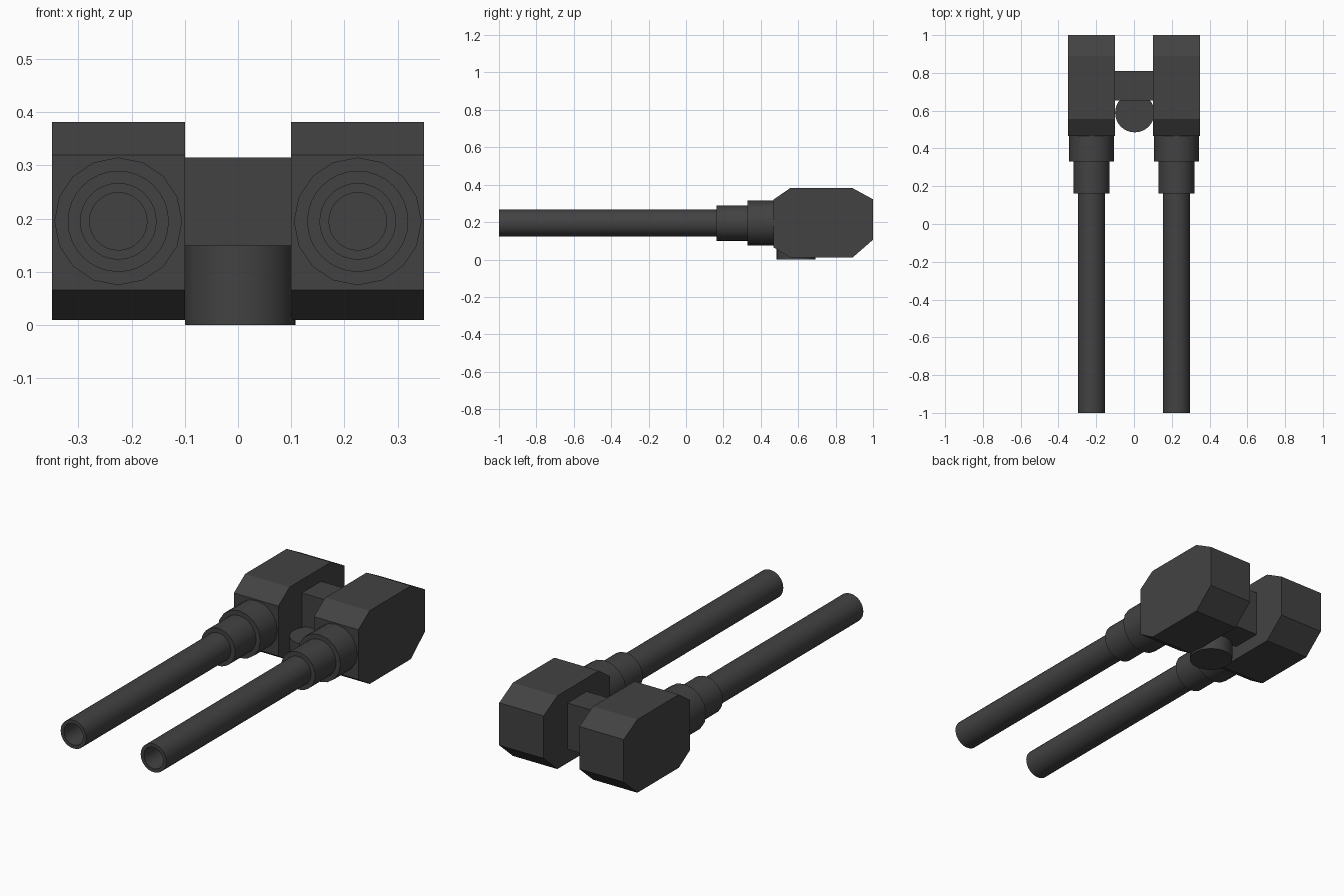
import bpy, bmesh, math

if "Cube" in bpy.data.objects:
    bpy.data.objects.remove(bpy.data.objects["Cube"])

gunmetal = bpy.data.materials.new("dark_gunmetal")
gunmetal.diffuse_color = (0.055, 0.055, 0.055, 1)
gunmetal.use_nodes = True
gunmetal.node_tree.nodes["Principled BSDF"].inputs["Base Color"].default_value = gunmetal.diffuse_color


def finish(name, bm, smooth=False):
    bmesh.ops.recalc_face_normals(bm, faces=bm.faces)
    me = bpy.data.meshes.new(name)
    bm.to_mesh(me)
    bm.free()
    me.materials.append(gunmetal)
    ob = bpy.data.objects.new(name, me)
    bpy.context.collection.objects.link(ob)
    if smooth:
        bpy.ops.object.select_all(action='DESELECT')
        ob.select_set(True)
        bpy.context.view_layer.objects.active = ob
        bpy.ops.object.shade_smooth_by_angle(angle=math.radians(35))
    return ob


def prism(name, profile, x0, x1):
    """Extrude a (y, z) outline along x."""
    bm = bmesh.new()
    face = bm.faces.new([bm.verts.new((x0, y, z)) for y, z in profile])
    ext = bmesh.ops.extrude_face_region(bm, geom=[face])["geom"]
    verts = [v for v in ext if isinstance(v, bmesh.types.BMVert)]
    bmesh.ops.translate(bm, verts=verts, vec=(x1 - x0, 0, 0))
    return finish(name, bm)


def turned(name, cx, cz, outline, sides):
    """Lathe a (y, radius) outline around an axis along y, with capped ends."""
    bm = bmesh.new()
    rings = []
    for y, r in outline:
        rings.append([bm.verts.new((cx + r * math.cos(math.tau * i / sides), y,
                                    cz + r * math.sin(math.tau * i / sides)))
                      for i in range(sides)])
    for a, b in zip(rings, rings[1:]):
        for i in range(sides):
            j = (i + 1) % sides
            bm.faces.new((a[i], a[j], b[j], b[i]))
    bm.faces.new(rings[0])
    bm.faces.new(rings[-1])
    return finish(name, bm, True)


HOUSING = [(0.467, 0.066), (0.467, 0.32), (0.557, 0.382), (0.89, 0.382),
           (1.0, 0.322), (1.0, 0.106), (0.89, 0.01), (0.557, 0.01)]

# Twin housings, collars and hollow barrels
for side, s in (("left", -1), ("right", 1)):
    prism(side + "_housing", HOUSING, s * 0.10, s * 0.35)
    cx, cz = s * 0.225, 0.195
    turned(side + "_large_collar", cx, cz, [(0.33, 0.12), (0.48, 0.12)], 16)
    turned(side + "_small_collar", cx, cz, [(0.162, 0.095), (0.34, 0.095)], 32)
    turned(side + "_barrel", cx, cz,
           [(0.15, 0.054), (-1.0, 0.054), (-1.0, 0.072), (0.17, 0.072)], 32)

# Bridge block between the housings
prism("bridge_block", [(0.655, 0.08), (0.655, 0.315), (0.81, 0.315), (0.81, 0.08)],
      -0.10, 0.10)

# Upright pivot post
bm = bmesh.new()
bmesh.ops.create_cone(bm, cap_ends=True, segments=32, radius1=0.104, radius2=0.104, depth=0.15)
bmesh.ops.translate(bm, verts=bm.verts, vec=(0.004, 0.589, 0.075))
finish("pivot_post", bm, True)
